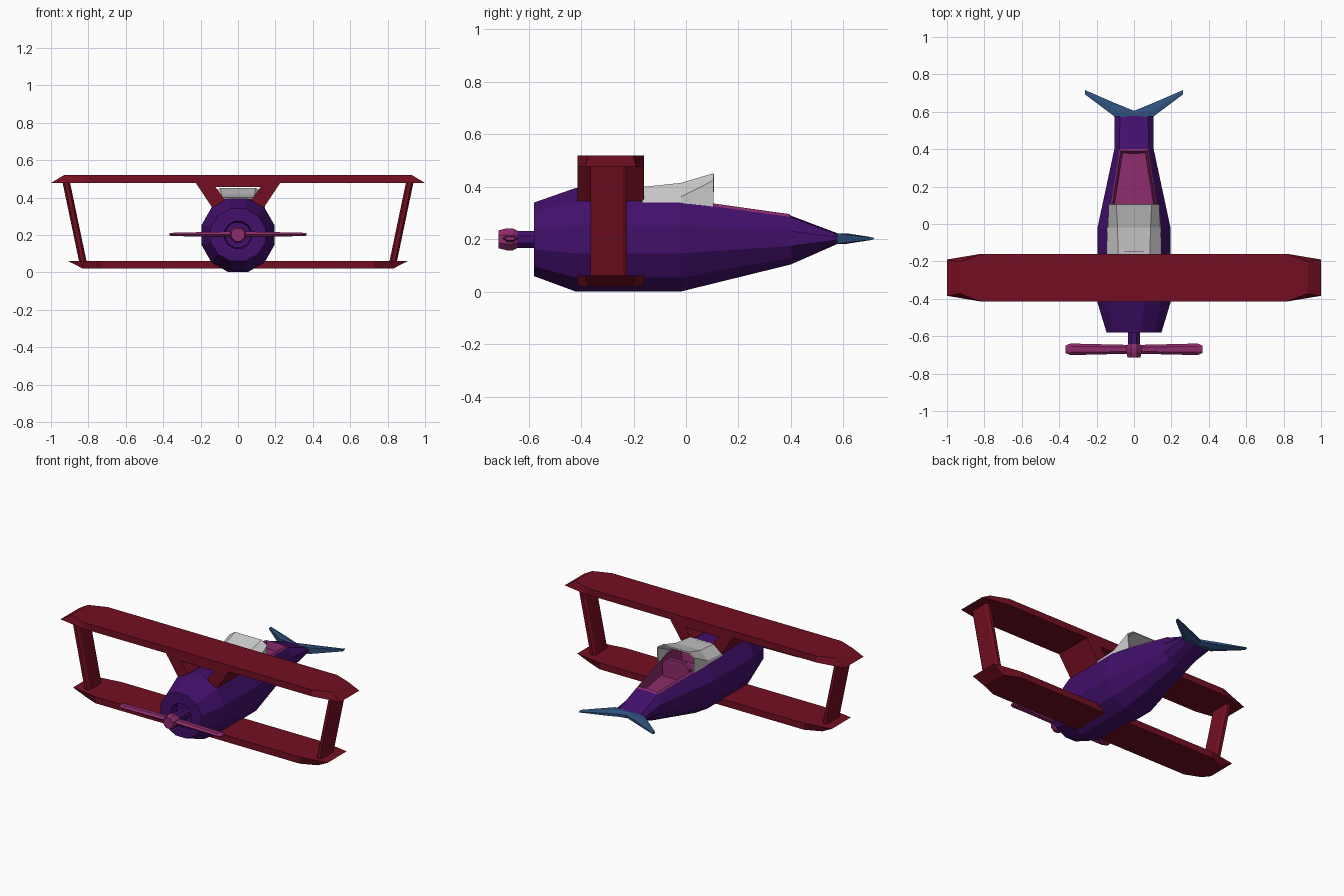
import bpy, bmesh, math
from mathutils import Vector

if "Cube" in bpy.data.objects:
    bpy.data.objects.remove(bpy.data.objects["Cube"])


def mat(name, rgb):
    m = bpy.data.materials.new(name)
    m.diffuse_color = (*rgb, 1)
    m.use_nodes = True
    m.node_tree.nodes["Principled BSDF"].inputs["Base Color"].default_value = m.diffuse_color
    return m


PURPLE = mat("purple", (0.054, 0.005, 0.148))
RED = mat("dark red", (0.172, 0.0045, 0.015))
PINK = mat("magenta", (0.27, 0.025, 0.15))
GREY = mat("light grey", (0.60, 0.60, 0.60))
BLUE = mat("steel blue", (0.028, 0.08, 0.20))


def finish(bm, name, mats):
    me = bpy.data.meshes.new(name)
    bm.to_mesh(me)
    bm.free()
    for m in mats:
        me.materials.append(m)
    ob = bpy.data.objects.new(name, me)
    bpy.context.collection.objects.link(ob)
    return ob


def loft_bm(rings, closed=True, caps=True):
    """Skin a list of equally long point rings; returns bmesh and faces[ring][side]."""
    bm = bmesh.new()
    vs = [[bm.verts.new(p) for p in r] for r in rings]
    n = len(rings[0])
    grid = []
    for a, b in zip(vs, vs[1:]):
        grid.append([bm.faces.new((a[k], a[(k + 1) % n], b[(k + 1) % n], b[k]))
                     for k in range(n if closed else n - 1)])
    if caps:
        bm.faces.new(vs[0][::-1])
        bm.faces.new(vs[-1])
    bmesh.ops.recalc_face_normals(bm, faces=bm.faces[:])
    return bm, grid


def loft(name, rings, m, closed=True, caps=True):
    return finish(loft_bm(rings, closed, caps)[0], name, [m])


def mirror_x(pts):
    return [(-x, y, z) for x, y, z in pts]


# Fuselage: 12-sided rings (y, half width, centre z, lower radius, upper radius, top limit)
def body_ring(y, rx, cz, rlo, rup, top):
    pts = []
    for k in range(12):
        a = math.radians(15 + 30 * k)
        s = math.sin(a)
        pts.append((rx * math.cos(a), y, min(cz + (rup if s > 0 else rlo) * s, top)))
    return pts


stations = [(-0.53, 0.07, 0.2, 0.07, 0.07, 1), (-0.58, 0.075, 0.2, 0.075, 0.075, 1),
            (-0.58, 0.152, 0.2, 0.145, 0.145, 1), (-0.42, 0.202, 0.2, 0.206, 0.203, 1),
            (-0.16, 0.202, 0.2, 0.206, 0.203, 1), (-0.02, 0.202, 0.2, 0.206, 0.203, 1),
            (0.40, 0.109, 0.2, 0.099, 0.12, 0.29), (0.58, 0.107, 0.203, 0.02, 0.02, 1)]
bm, grid = loft_bm([body_ring(*s) for s in stations])
# Cockpit well: raised magenta rim, then sunken tub in the top facets
well = [grid[i][k] for i in (4, 5) for k in (1, 2, 3)]
rim = bmesh.ops.inset_region(bm, faces=well, thickness=0.012, depth=0.006, use_even_offset=True)["faces"]
wall = bmesh.ops.inset_region(bm, faces=well, thickness=0.012, depth=0, use_even_offset=True)["faces"]
for v in {v for f in well for v in f.verts}:
    v.co.z = 0.25
for f in rim + wall + well:
    f.material_index = 1
finish(bm, "fuselage", [PURPLE, PINK])

# Seat back with an arched top
arch = [(-0.095, 0.25), (0.095, 0.25), (0.095, 0.335), (0.06, 0.37), (-0.06, 0.37), (-0.095, 0.335)]
loft("seat_back", [[(x, y, z) for x, z in arch] for y in (0.08, 0.105)], PINK)


# Canopy: open faceted shell
def canopy_ring(y, xb, zb, xm, zm, xt, zt):
    half = [(xb, y, zb), (xm, y, zm), (xt, y, zt)]
    return half + mirror_x(half)[::-1]


canopy = loft("canopy", [canopy_ring(-0.165, 0.145, 0.34, 0.142, 0.352, 0.085, 0.40),
                         canopy_ring(-0.02, 0.145, 0.338, 0.14, 0.362, 0.088, 0.415),
                         canopy_ring(0.105, 0.13, 0.325, 0.135, 0.425, 0.095, 0.452)],
              GREY, closed=False, caps=False)
sol = canopy.modifiers.new("thickness", "SOLIDIFY")
sol.thickness = 0.008
sol.offset = -1


# Wings: slabs with tapered plan tips and slanted ends
def wing(name, z_wide, z_narrow, x_wide, x_narrow, x_full):
    def plan(x, z, d):
        q = [(x_full, -0.414), (x, -0.384 + d), (x, -0.19 - d), (x_full, -0.16)]
        return [(a, b, z) for a, b in q] + [(-a, b, z) for a, b in q[::-1]]
    loft(name, [plan(x_wide, z_wide, 0), plan(x_narrow, z_narrow, 0.012)], RED)


wing("upper_wing", 0.478, 0.52, 1.0, 0.93, 0.82)
wing("lower_wing", 0.062, 0.02, 0.91, 0.83, 0.73)

# Outer wing struts: bevelled section, leaning outward
section = [(-0.02, -0.055), (-0.01, -0.07), (0.01, -0.07), (0.02, -0.055),
           (0.02, 0.055), (0.01, 0.07), (-0.01, 0.07), (-0.02, 0.055)]
strut = [[(cx + x, -0.295 + y, z) for x, y in section] for cx, z in ((0.828, 0.05), (0.92, 0.49))]
loft("right_wing_strut", strut, RED)
loft("left_wing_strut", [mirror_x(r) for r in strut], RED)

# Centre struts: slanted blocks as deep as the wing, joined under it
profile = [(0.23, 0.485), (0.13, 0.335), (0.05, 0.36), (0.12, 0.455)]
profile += [(-x, z) for x, z in profile[::-1]]
loft("centre_struts", [[(x, y, z) for x, z in profile] for y in (-0.414, -0.16)], RED)


# Propeller shaft, hub and blades
def disc(y, r, n=8):
    return [(r * math.cos(math.tau * (k + .5) / n), y, 0.2 + r * math.sin(math.tau * (k + .5) / n))
            for k in range(n)]


loft("propeller_shaft", [disc(-0.52, 0.035), disc(-0.65, 0.035)], PURPLE)
loft("propeller_hub", [disc(-0.64, 0.034), disc(-0.66, 0.045), disc(-0.685, 0.045), disc(-0.714, 0.037)], PINK)


def blade_ring(x, hy, hz):
    return [(x, -0.67 + hy * a, 0.203 + hz * b) for a, b in
            ((-1, 0), (-0.5, -1), (0.5, -1), (1, 0), (0.5, 1), (-0.5, 1))]


blade = [(0.0, 0.023, 0.016), (0.34, 0.031, 0.009), (0.365, 0.02, 0.007)]
loft("propeller_blades", [blade_ring(-x, a, b) for x, a, b in blade[::-1]] +
     [blade_ring(*s) for s in blade[1:]], PINK)


# Tail: swept V plane, (x, front y, rear y, half thickness)
def tail_ring(x, yf, yr, h):
    ym = (yf + yr) / 2
    return [(x, yf, 0.203 + h), (x, ym, 0.203 + h), (x, yr, 0.203 + h * 0.4),
            (x, yr, 0.203 - h * 0.4), (x, ym, 0.203 - h), (x, yf, 0.203 - h)]


tail = [(0.0, 0.57, 0.605, 0.02), (0.105, 0.575, 0.648, 0.02), (0.262, 0.693, 0.716, 0.006)]
loft("tail_plane", [tail_ring(-x, *r) for x, *r in tail[::-1]] +
     [tail_ring(*r) for r in tail[1:]], BLUE)
